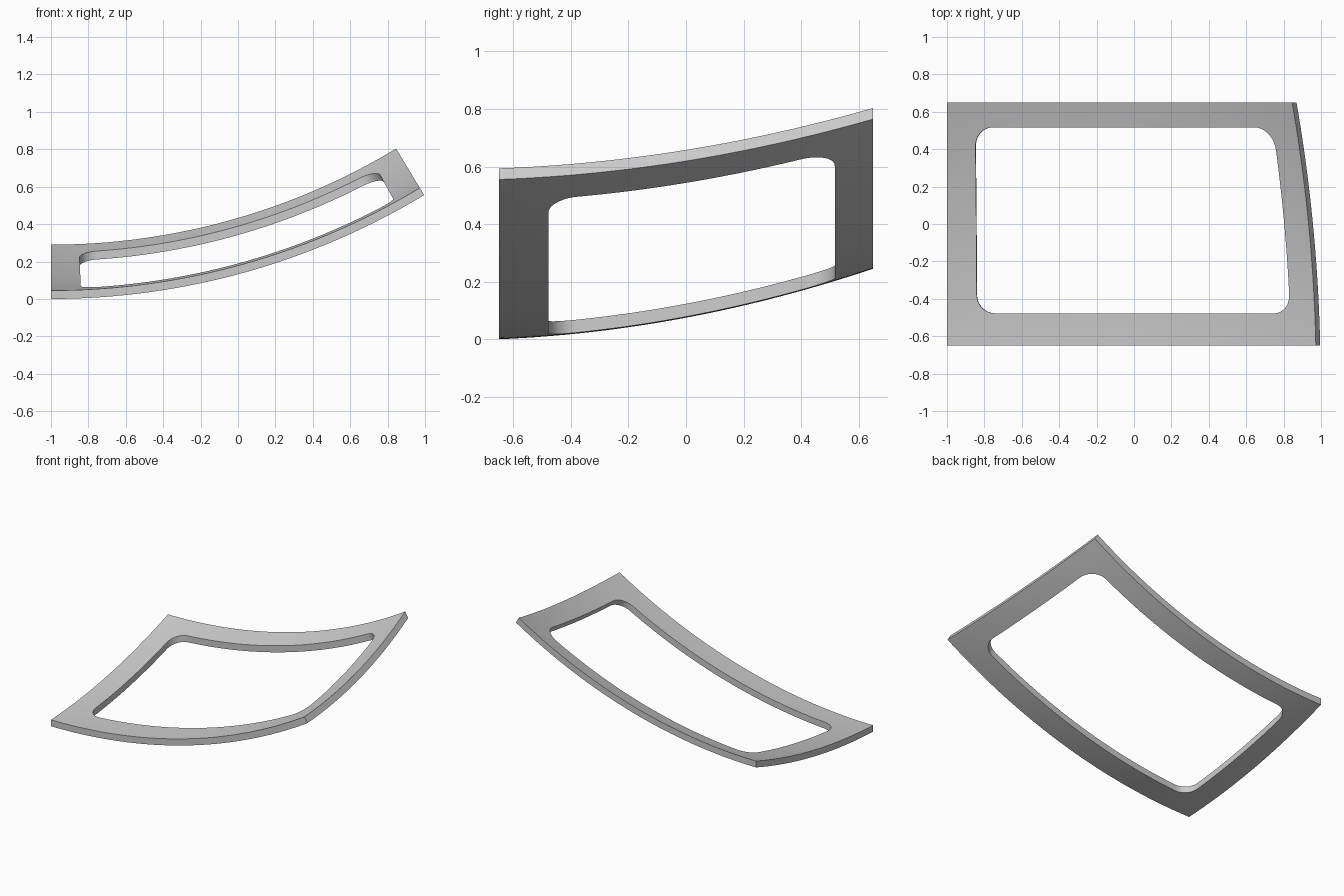
import bpy
import bmesh
import math

cube = bpy.data.objects.get("Cube")
if cube:
    bpy.data.objects.remove(cube, do_unlink=True)

RADIUS = 3.863           # bend of the panel across its width
SWEEP = 0.5428           # bend angle in radians
WIDTH = RADIUS * SWEEP
DEPTH = 1.3
THICK = 0.045
EDGE_STEPS, CORNER_STEPS, BANDS = 24, 12, 4


def bend(s, v, lift):
    """Map flat panel coordinates to the doubly curved surface."""
    angle = s / RADIUS
    r = RADIUS - (0.0423 * v + 0.1124 * v * v) - lift
    return (-1 + r * math.sin(angle), v - DEPTH / 2, RADIUS - r * math.cos(angle))


def lerp(a, b, t):
    return tuple(p + (q - p) * t for p, q in zip(a, b))


def frame_outline():
    """Matching points on the window opening and on the outer border."""
    s0, s1, v0, v1 = 0.162, WIDTH - 0.155, 0.172, DEPTH - 0.133
    # window corner, border corner, corner radius, start angle of the arc
    corners = [((s0, v0), (0, 0), 0.10, math.pi),
               ((s1, v0), (WIDTH, 0), 0.10, 1.5 * math.pi),
               ((s1, v1), (WIDTH, DEPTH), 0.12, 0),
               ((s0, v1), (0, DEPTH), 0.10, 0.5 * math.pi)]
    inner, outer, last = [], [], []
    for (cs, cv), (bs, bv), rad, start in corners:
        ds, dv = (1 if cs == s0 else -1), (1 if cv == v0 else -1)
        centre = (cs + ds * rad, cv + dv * rad)
        for i in range(CORNER_STEPS + 1):
            t = i / CORNER_STEPS
            a = start + t * math.pi / 2
            inner.append((centre[0] + rad * math.cos(a), centre[1] + rad * math.sin(a)))
            first, second = min(1, 2 * (1 - t)), min(1, 2 * t)
            along_s, along_v = (first, second) if ds == dv else (second, first)
            outer.append(lerp(centre, (bs, bv), 1)
                         if along_s == along_v == 1 else
                         (centre[0] + (bs - centre[0]) * along_s,
                          centre[1] + (bv - centre[1]) * along_v))
        last.append(len(inner) - 1)
    # fill the straight runs between corners
    full_in, full_out = [], []
    for i in range(len(inner)):
        full_in.append(inner[i])
        full_out.append(outer[i])
        if i in last:
            j = (i + 1) % len(inner)
            for k in range(1, EDGE_STEPS):
                full_in.append(lerp(inner[i], inner[j], k / EDGE_STEPS))
                full_out.append(lerp(outer[i], outer[j], k / EDGE_STEPS))
    return full_in, full_out


# Curved frame: rings from opening to border on top, back along the underside
inner, outer = frame_outline()
bm = bmesh.new()
rings = []
for lift, order in ((THICK, range(BANDS + 1)), (0, range(BANDS, -1, -1))):
    for b in order:
        rings.append([bm.verts.new(bend(*lerp(p, q, b / BANDS), lift))
                      for p, q in zip(inner, outer)])
for k, ring in enumerate(rings):
    nxt = rings[(k + 1) % len(rings)]
    for i in range(len(ring)):
        j = (i + 1) % len(ring)
        bm.faces.new((ring[i], nxt[i], nxt[j], ring[j]))
bmesh.ops.recalc_face_normals(bm, faces=bm.faces)
mesh = bpy.data.meshes.new("curved_window_frame")
bm.to_mesh(mesh)
bm.free()

# Plain grey finish
grey = bpy.data.materials.new("light_grey")
grey.use_nodes = True
colour = (0.6, 0.6, 0.6, 1)
grey.diffuse_color = colour
grey.node_tree.nodes["Principled BSDF"].inputs["Base Color"].default_value = colour
mesh.materials.append(grey)

frame = bpy.data.objects.new("curved_window_frame", mesh)
bpy.context.collection.objects.link(frame)
bpy.ops.object.select_all(action="DESELECT")
frame.select_set(True)
bpy.context.view_layer.objects.active = frame
bpy.ops.object.shade_smooth_by_angle(angle=math.radians(30))
